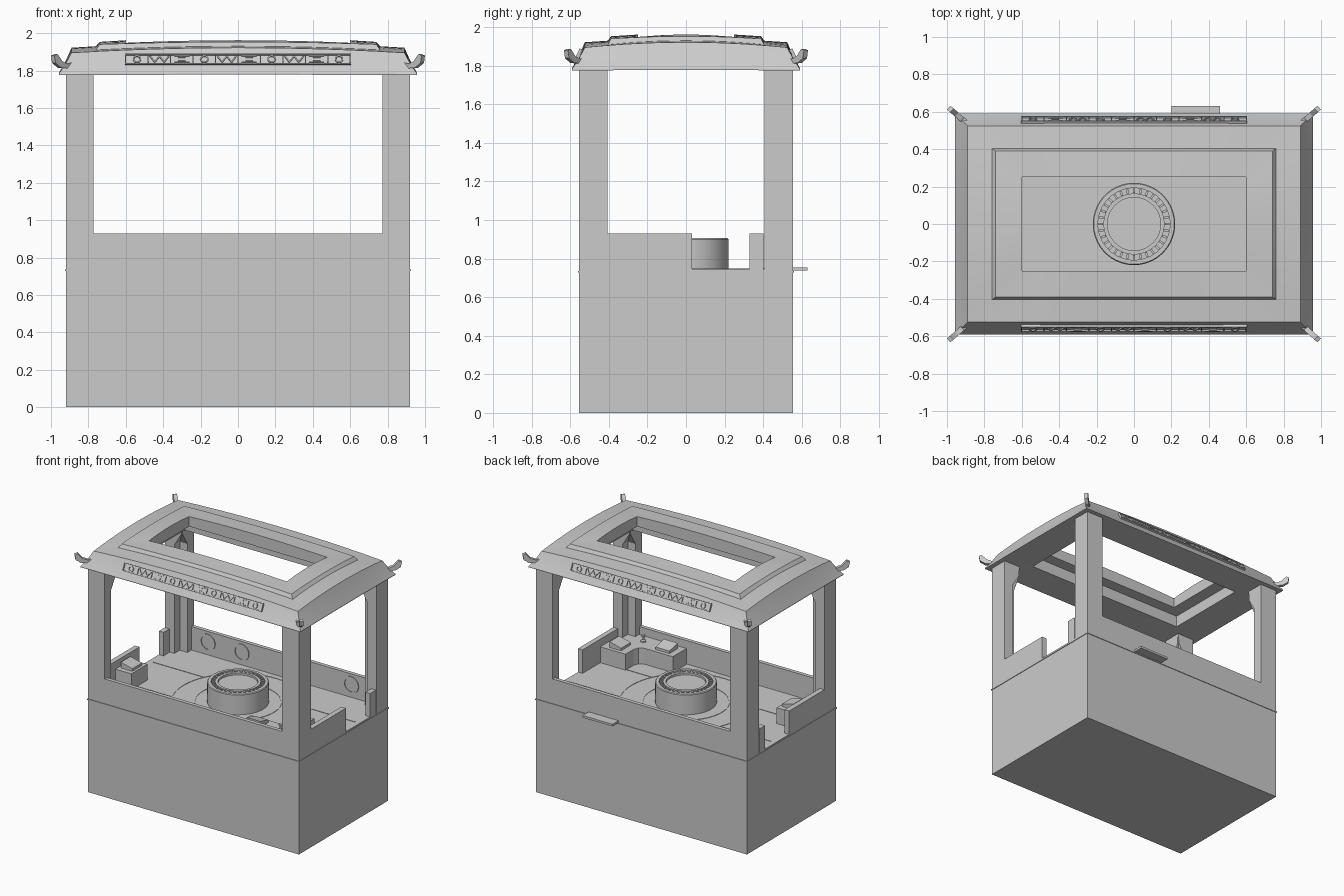
import bpy, bmesh, math
from math import sin, cos, pi, radians
from mathutils import Matrix, Vector

if "Cube" in bpy.data.objects:
    bpy.data.objects.remove(bpy.data.objects["Cube"])

FLOOR = 0.745
CORNERS = [(1, 1), (-1, 1), (-1, -1), (1, -1)]


def finish(name, bm, smooth=None):
    bmesh.ops.recalc_face_normals(bm, faces=bm.faces)
    me = bpy.data.meshes.new(name)
    bm.to_mesh(me)
    bm.free()
    ob = bpy.data.objects.new(name, me)
    bpy.context.collection.objects.link(ob)
    if smooth:
        bpy.ops.object.select_all(action='DESELECT')
        ob.select_set(True)
        bpy.context.view_layer.objects.active = ob
        bpy.ops.object.shade_smooth_by_angle(angle=radians(smooth))
    return ob


def add_box(bm, x0, x1, y0, y1, z0, z1, mat=Matrix()):
    m = Matrix.Translation(((x0 + x1) / 2, (y0 + y1) / 2, (z0 + z1) / 2)) @ \
        Matrix.Diagonal((x1 - x0, y1 - y0, z1 - z0, 1))
    bmesh.ops.create_cube(bm, size=1, matrix=mat @ m)


def box(name, *dims):
    bm = bmesh.new()
    add_box(bm, *dims)
    return finish(name, bm)


def loft(bm, rings, caps=True, loop=False):
    rows = [[bm.verts.new(p) for p in r] for r in rings]
    n = len(rows[0])
    pairs = list(zip(rows, rows[1:])) + ([(rows[-1], rows[0])] if loop else [])
    for a, b in pairs:
        for i in range(n):
            j = (i + 1) % n
            bm.faces.new((a[i], a[j], b[j], b[i]))
    if caps:
        bm.faces.new(rows[0])
        bm.faces.new(rows[-1])


def add_lathe(bm, profile, segs=64, mat=Matrix(), loop=False):
    rings = [[mat @ Vector((r * cos(2 * pi * i / segs), r * sin(2 * pi * i / segs), z))
              for i in range(segs)] for r, z in profile]
    loft(bm, rings, caps=not loop, loop=loop)


def add_ring(bm, r0, r1, h, mat, segs=48):
    add_lathe(bm, [(r0, 0), (r1, 0), (r1, h), (r0, h)], segs, mat, True)


# Base block, lip and shelf
box("base", -.92, .92, -.555, .555, 0, FLOOR)
box("base_lip", -.925, .925, -.56, .56, .727, .735)
box("back_shelf", .2, .46, .55, .63, .738, .755)

# Parapets, with a gap for the entrance on each side
box("front_parapet", -.776, .776, -.555, -.525, .74, .93)
box("back_parapet", -.776, .776, .525, .555, .74, .93)
for s, side in ((1, "right"), (-1, "left")):
    x0, x1 = sorted((s * .92, s * .88))
    box(side + "_parapet_long", x0, x1, -.412, .03, .74, .93)
    box(side + "_parapet_short", x0, x1, .33, .402, .74, .93)

# L-section corner posts that flare to a full square at the top
W = .147
for k, (sx, sy) in enumerate(CORNERS):
    bm = bmesh.new()
    rings = []
    for z, t in ((.74, .08), (1.6, .08), (1.7, .14), (1.79, .144)):
        L = [(0, 0), (W, 0), (W, t), (t, t), (t, W), (0, W)]
        rings.append([(sx * (.92 - u), sy * (.555 - v), z) for u, v in L])
    loft(bm, rings)
    finish("corner_post_%d" % k, bm)

# Roof: closed loft of rectangles whose edges arch upward
def arched_rect(a, b, zc, zm, n=12):
    pts = []
    for k in range(4):
        p, q = CORNERS[k], CORNERS[(k + 1) % 4]
        for i in range(n):
            f = i / n
            z = zc + (zm - zc) * (1 - (2 * f - 1) ** 2)
            pts.append((a * (p[0] + (q[0] - p[0]) * f), b * (p[1] + (q[1] - p[1]) * f), z))
    return pts

bm = bmesh.new()
loft(bm, [arched_rect(*r) for r in (
    (.958, .592, 1.775, 1.778), (.958, .592, 1.782, 1.786), (.922, .556, 1.835, 1.85),
    (.89, .525, 1.895, 1.922), (.76, .405, 1.91, 1.93), (.74, .39, 1.94, 1.953),
    (.6, .25, 1.948, 1.962), (.6, .25, 1.87, 1.87), (.7, .34, 1.87, 1.87),
    (.7, .34, 1.78, 1.78))], caps=False, loop=True)
finish("roof", bm, 20)

# Upturned eave horns
HORN = [(0, 1.85), (.05, 1.835), (.09, 1.85), (.125, 1.888), (.147, 1.88),
        (.14, 1.84), (.1, 1.815), (.03, 1.81)]
for k, (sx, sy) in enumerate(CORNERS):
    bm = bmesh.new()
    d, n = Vector((.75, .66, 0)), Vector((-.66, .75, 0))
    rings = []
    for w in (-.014, .014):
        pts = [Vector((.88, .525, z)) + d * u + n * w for u, z in HORN]
        rings.append([(sx * p.x, sy * p.y, p.z) for p in pts])
    loft(bm, rings)
    finish("eave_horn_%d" % k, bm)

# Ornamental friezes of abstract geometric relief on both long eaves
def add_bar(bm, u0, v0, u1, v1, mat, w=.006):
    ln, a = math.hypot(u1 - u0, v1 - v0), math.atan2(v1 - v0, u1 - u0)
    m = mat @ Matrix.Translation(((u0 + u1) / 2, 0, (v0 + v1) / 2)) @ Matrix.Rotation(-a, 4, 'Y')
    add_box(bm, -ln / 2, ln / 2, -.014, 0, -w / 2, w / 2, m)

for name, turn in (("front_frieze", 0), ("back_frieze", pi)):
    m = Matrix.Rotation(turn, 4, 'Z') @ Matrix.Translation((0, -.552, 1.857)) @ \
        Matrix.Rotation(radians(-26), 4, 'X')
    bm = bmesh.new()
    add_box(bm, -.605, .605, -.006, .012, -.03, .03, m)
    for v in (-.027, .027):
        add_bar(bm, -.605, v, .605, v, m)
    for u in (-.602, .602):
        add_bar(bm, u, -.03, u, .03, m)
    for i in range(10):
        c = -.54 + i * .12
        if i % 3 == 0:
            rm = m @ Matrix.Translation((c, 0, 0)) @ Matrix.Rotation(pi / 2, 4, 'X')
            add_ring(bm, .015, .022, .014, rm, 20)
        elif i % 3 == 1:
            for q in range(4):
                e = .018 * (1 if q % 2 else -1)
                add_bar(bm, c - .05 + q * .025, -e, c - .025 + q * .025, e, m)
        else:
            for w in (.02, .01):
                add_bar(bm, c - w * 2, w, c + w * 2, w, m)
                add_bar(bm, c - w * 2, -w, c + w * 2, -w, m)
        add_bar(bm, c + .06, -.02, c + .06, .02, m)
    finish(name, bm)

# Central round pedestal with a toothed groove in its top
bm = bmesh.new()
add_lathe(bm, [(.22, .74), (.22, .9), (.215, .906), (.192, .906), (.192, .892), (.163, .892),
               (.163, .906), (.142, .906), (.142, .89), (.02, .89)])
for i in range(32):
    add_box(bm, .165, .19, -.006, .006, .89, .903, Matrix.Rotation(i * pi / 16, 4, 'Z'))
finish("pedestal", bm, 30)

# Floor inlay lines
bm = bmesh.new()
for r in (.31, .48):
    add_ring(bm, r - .004, r + .004, .003, Matrix.Translation((0, 0, FLOOR)), 64)
for s in (-1, 1):
    for y in (-.2, .2):
        x0, x1 = sorted((s * .44, s * .88))
        add_box(bm, x0, x1, y - .003, y + .003, FLOOR, FLOOR + .003)
finish("floor_inlay", bm)

# Round trims on the inside of the back parapet
for k, x in enumerate((-.63, -.335, .62)):
    bm = bmesh.new()
    m = Matrix.Translation((x, .525, .845)) @ Matrix.Rotation(pi / 2, 4, 'X')
    add_ring(bm, .055, .065, .006, m)
    finish("wall_ring_%d" % k, bm, 30)

# Consoles: a single one at the left, an L-shaped one in the front right corner
box("left_console", -.88, -.74, -.27, -.07, .74, .87)
bm = bmesh.new()
outline = [(.88, -.52), (.88, -.19), (.66, -.19), (.66, -.29), (.645, -.33), (.61, -.35),
           (.36, -.35), (.36, -.52)]
loft(bm, [[(x, y, z) for x, y in outline] for z in (.74, .87)])
finish("corner_console", bm)

# Sloped control panels on the consoles
for k, (x, y, ang) in enumerate(((-.81, -.17, 90), (.77, -.28, -90), (.47, -.43, 180))):
    bm = bmesh.new()
    m = Matrix.Translation((x, y, .87)) @ Matrix.Rotation(radians(ang), 4, 'Z')
    prof = [(-.05, 0), (.05, 0), (.05, .045), (-.05, .02)]
    loft(bm, [[m @ Vector((u, v, z)) for v, z in prof] for u in (-.06, .06)])
    finish("control_panel_%d" % k, bm)

# Control lever
bm = bmesh.new()
add_lathe(bm, [(.02, .868), (.02, .88), (.007, .885), (.007, .905), (.014, .91),
               (.014, .922), (.006, .927)], 16, Matrix.Translation((.68, -.44, 0)))
finish("control_lever", bm, 40)
